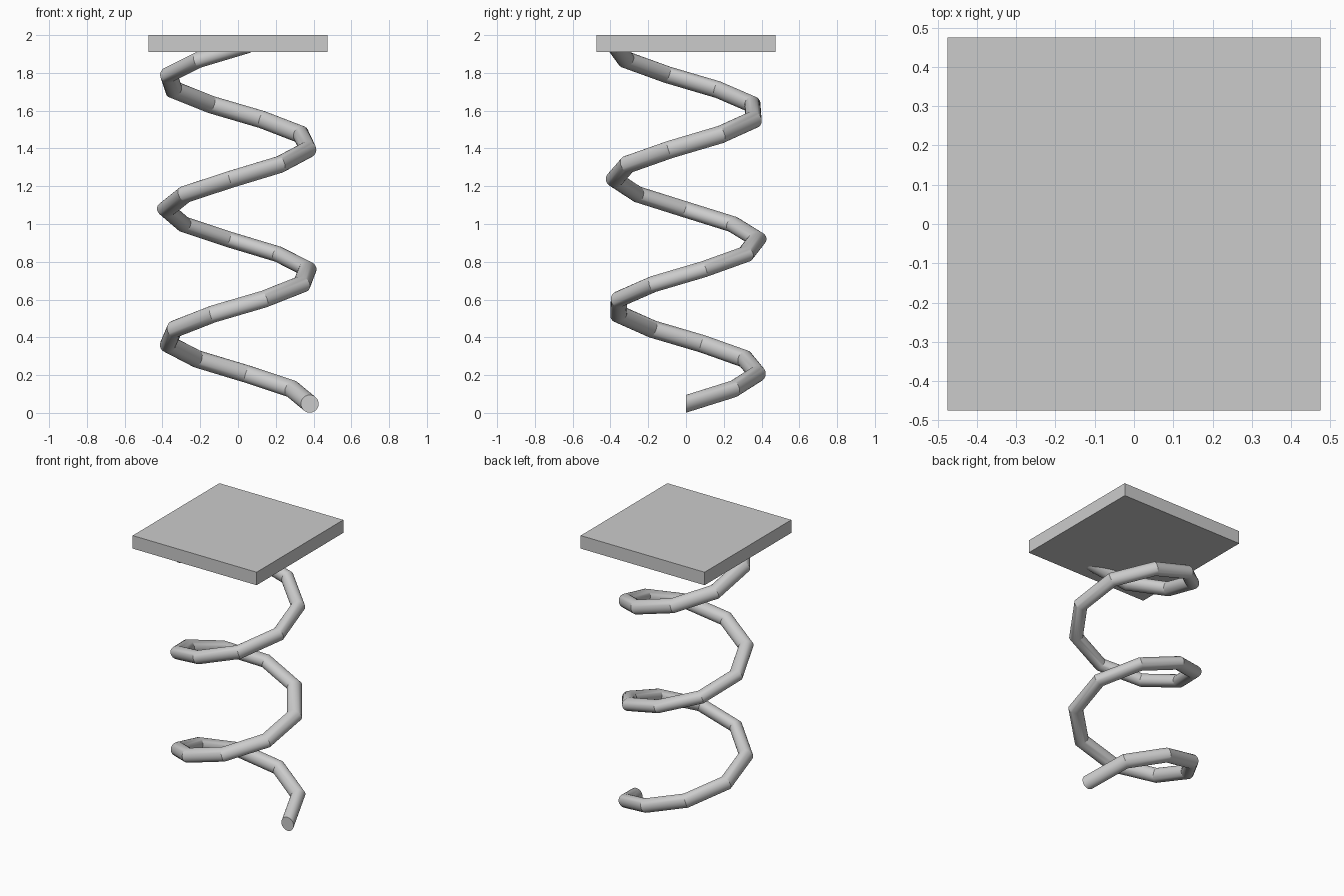
import bpy, bmesh, math
from mathutils import Vector

if "Cube" in bpy.data.objects:
    bpy.data.objects.remove(bpy.data.objects["Cube"])

RADIUS, STEP, RISE, BENDS = 0.38, math.radians(41.6), 0.0792, 24
TUBE, SIDES = 0.047, 24

grey = bpy.data.materials.new("steel grey")
grey.diffuse_color = (0.6, 0.6, 0.6, 1)
grey.use_nodes = True
grey.node_tree.nodes["Principled BSDF"].inputs["Base Color"].default_value = grey.diffuse_color


def make_object(name, bm):
    bmesh.ops.recalc_face_normals(bm, faces=bm.faces)
    mesh = bpy.data.meshes.new(name)
    bm.to_mesh(mesh)
    bm.free()
    mesh.materials.append(grey)
    obj = bpy.data.objects.new(name, mesh)
    bpy.context.collection.objects.link(obj)
    return obj


# Coil spring: a round profile swept along straight segments with mitred bends
path = [Vector((RADIUS * math.cos(i * STEP), RADIUS * math.sin(i * STEP),
                0.048 + i * RISE)) for i in range(BENDS + 1)]
dirs = [(b - a).normalized() for a, b in zip(path, path[1:])]

bm = bmesh.new()
ring = [path[0] + Vector((TUBE * math.cos(a), 0, TUBE * math.sin(a)))
        for a in (2 * math.pi * k / SIDES for k in range(SIDES))]
rings = [[bm.verts.new(p) for p in ring]]
for i, d in enumerate(dirs):
    end = path[i + 1]
    normal = (d + dirs[i + 1]).normalized() if i + 1 < len(dirs) else d
    ring = [p + d * ((end - p).dot(normal) / d.dot(normal)) for p in ring]
    rings.append([bm.verts.new(p) for p in ring])
for low, high in zip(rings, rings[1:]):
    for k in range(SIDES):
        n = (k + 1) % SIDES
        bm.faces.new((low[k], low[n], high[n], high[k]))
bm.faces.new(rings[0])
bm.faces.new(rings[-1])
spring = make_object("coil_spring", bm)
bpy.context.view_layer.objects.active = spring
spring.select_set(True)
bpy.ops.object.shade_smooth_by_angle(angle=math.radians(25))

# Square plate on top of the spring
bm = bmesh.new()
bmesh.ops.create_cube(bm, size=1)
bmesh.ops.scale(bm, vec=(0.95, 0.95, 0.09), verts=bm.verts)
bmesh.ops.translate(bm, vec=(0, 0, 1.955), verts=bm.verts)
make_object("top_plate", bm)
